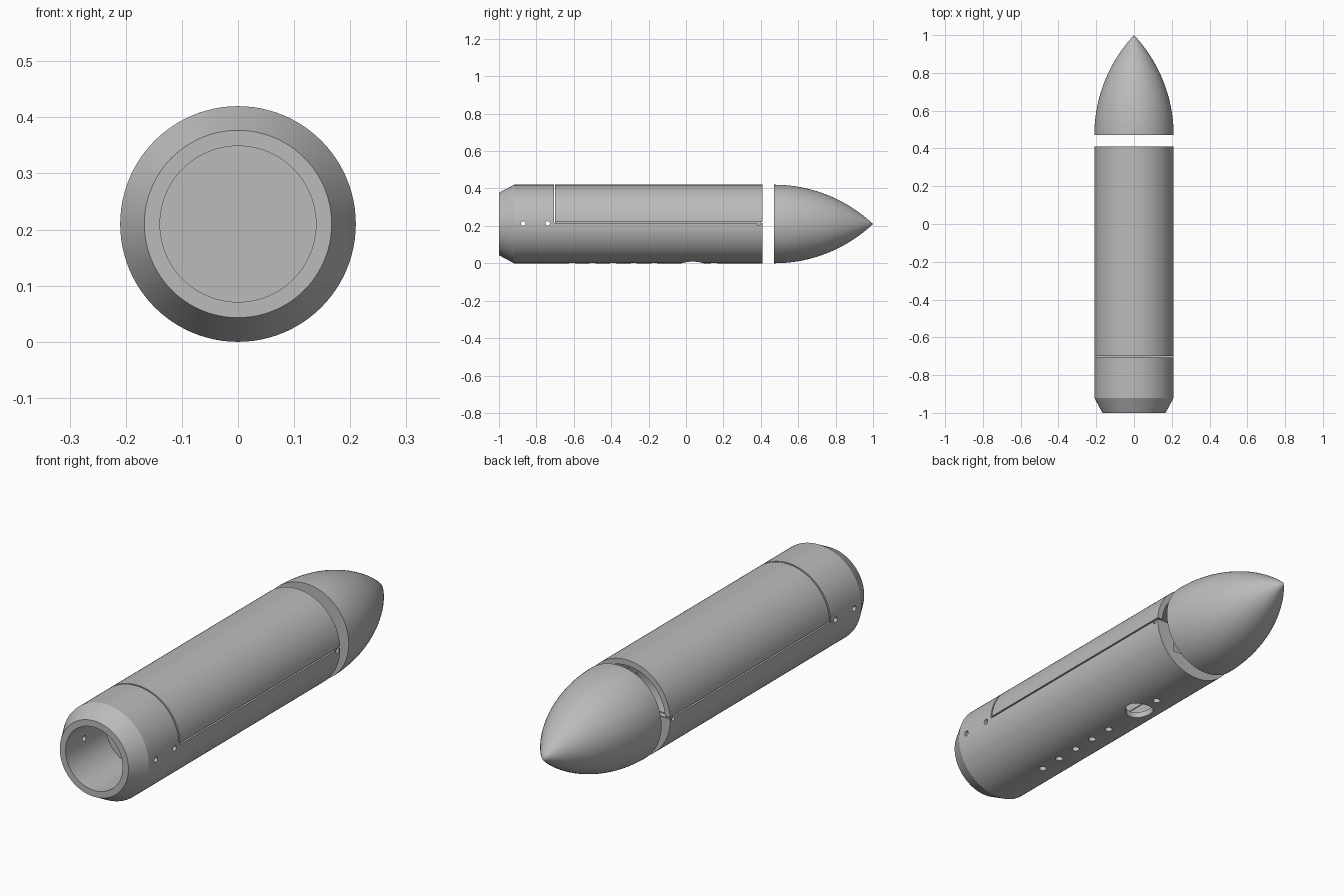
import bpy, bmesh, math
from mathutils import Matrix

R, AXIS = 0.21, 0.21      # hull radius and axis height
SEG = 96
SPLIT = 0.215             # height of the hatch seam

old = bpy.data.objects.get("Cube")
if old:
    bpy.data.objects.remove(old, do_unlink=True)

grey = bpy.data.materials.new("plain grey")
grey.use_nodes = True
grey.diffuse_color = (0.5, 0.5, 0.5, 1)
grey.node_tree.nodes["Principled BSDF"].inputs["Base Color"].default_value = (0.5, 0.5, 0.5, 1)


def make(name, bm):
    bmesh.ops.recalc_face_normals(bm, faces=bm.faces)
    mesh = bpy.data.meshes.new(name)
    bm.to_mesh(mesh)
    bm.free()
    mesh.materials.append(grey)
    ob = bpy.data.objects.new(name, mesh)
    bpy.context.collection.objects.link(ob)
    return ob


def lathe(name, profile, closed=False):
    """Revolve (radius, y) points around the hull axis."""
    bm = bmesh.new()
    verts = [bm.verts.new((r, y, AXIS)) for r, y in profile]
    pairs = list(zip(verts, verts[1:])) + ([(verts[-1], verts[0])] if closed else [])
    edges = [bm.edges.new(p) for p in pairs]
    bmesh.ops.spin(bm, geom=verts + edges, cent=(0, 0, AXIS), axis=(0, 1, 0),
                   angle=math.tau, steps=SEG, use_merge=True)
    bmesh.ops.remove_doubles(bm, verts=bm.verts, dist=1e-5)
    return make(name, bm)


def box(name, x, y, z):
    bm = bmesh.new()
    bmesh.ops.create_cube(bm, size=1)
    for v in bm.verts:
        v.co = [a + (b - a) * (c + 0.5) for (a, b), c in zip((x, y, z), v.co)]
    return make(name, bm)


def rod(name, r, depth, centre, axis):
    bm = bmesh.new()
    turn = Matrix.Rotation(math.pi / 2, 4, "Y") if axis == "X" else Matrix()
    bmesh.ops.create_cone(bm, cap_ends=True, segments=24, radius1=r, radius2=r,
                          depth=depth, matrix=Matrix.Translation(centre) @ turn)
    return make(name, bm)


def cut(ob, cutter):
    """Subtract the cutter from the object and discard the cutter."""
    mod = ob.modifiers.new("cut", "BOOLEAN")
    mod.operation, mod.solver, mod.object = "DIFFERENCE", "EXACT", cutter
    graph = bpy.context.evaluated_depsgraph_get()
    ob_mesh = bpy.data.meshes.new_from_object(ob.evaluated_get(graph))
    ob.modifiers.clear()
    ob.data = ob_mesh
    bpy.data.objects.remove(cutter, do_unlink=True)


def drum(r, y0, y1):
    return lathe("cutter", [(0, y0), (r, y0), (r, y1), (0, y1)])


# Hull: chamfered tail and lower tray in one piece
hull = lathe("hull", [(0, -1), (0.167, -1), (R, -0.92), (R, 0.41), (0, 0.41)])
cut(hull, drum(0.139, -1.1, -0.72))
cut(hull, box("cutter", (-1, 1), (-0.707, 1), (SPLIT, 1)))
cut(hull, drum(0.185, -0.69, 0.37))
cut(hull, box("cutter", (-0.12, 0.12), (0.3, 0.5), (0.09, 0.5)))

# Screw holes in the sides
for y in (-0.87, -0.74, 0.39):
    cut(hull, rod("cutter", 0.012, 1, (0, y, 0.213), "X"))

# Row of small ports and one large port along the keel
for y in [-0.61 + 0.11 * i for i in range(5)] + [0.15]:
    cut(hull, rod("cutter", 0.016, 0.2, (0, y, 0), "Z"))
cut(hull, rod("cutter", 0.06, 0.2, (0, 0.035, 0), "Z"))

# Hatch: half shell closing the tray
hatch = lathe("hatch_cover", [(R, -0.70), (R, 0.41), (0.185, 0.41), (0.185, -0.70)], closed=True)
cut(hatch, box("cutter", (-1, 1), (-2, 2), (-1, SPLIT + 0.007)))
parts = [hull, hatch]

# Sealing lips behind the seam
for side, name in ((-1, "right_seam_lip"), (1, "left_seam_lip")):
    xs = sorted((side * 0.18, side * 0.2))
    parts.append(box(name, xs, (-0.70, 0.40), (0.19, 0.235)))

# Nose: tangent ogive with a flat base
Y0, L = 0.47, 0.53
big = (L * L + R * R) / (2 * R)
curve = [(max(0, math.sqrt(big ** 2 - (L * i / 24) ** 2) + R - big), Y0 + L * i / 24)
         for i in range(25)]
parts.append(lathe("nose_cone", [(0, Y0)] + curve))

for ob in parts:
    bpy.ops.object.select_all(action="DESELECT")
    ob.select_set(True)
    bpy.context.view_layer.objects.active = ob
    bpy.ops.object.shade_smooth_by_angle(angle=math.radians(25))
